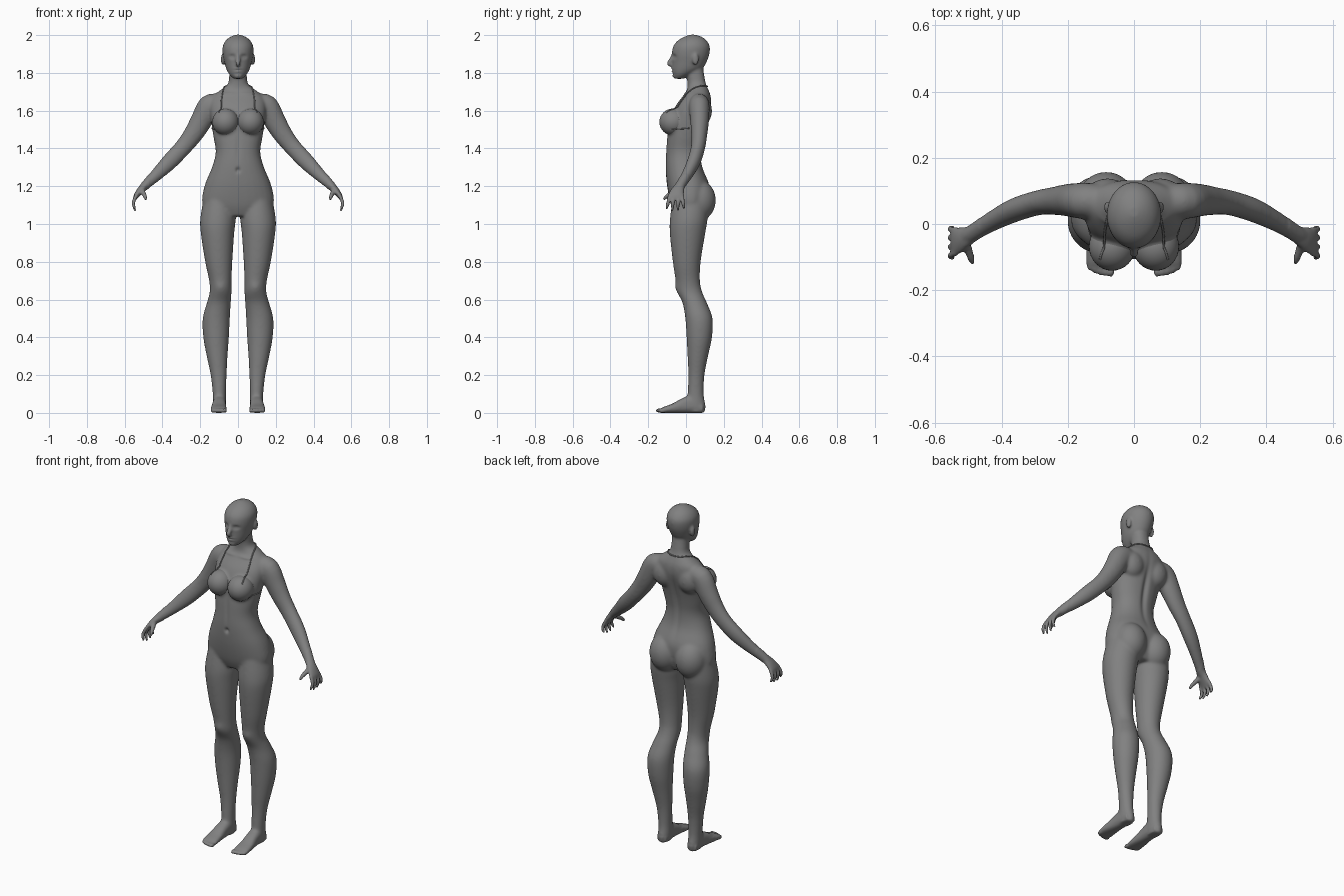
import bpy, bmesh, math
from mathutils import Vector, Matrix
from mathutils.bvhtree import BVHTree

cube = bpy.data.objects.get("Cube")
if cube:
    bpy.data.objects.remove(cube)

grey = bpy.data.materials.new("clay_grey")
grey.use_nodes = True
TONE = (0.22, 0.22, 0.22, 1)
grey.diffuse_color = TONE
grey.node_tree.nodes["Principled BSDF"].inputs["Base Color"].default_value = TONE
BOTH = (1, -1)
bm = bmesh.new()


def smooth_rows(rows, steps=4):
    """Catmull-Rom interpolation of rows of numbers."""
    rows = [Vector(r) for r in rows]
    pts = [rows[0]] + rows + [rows[-1]]
    out = []
    for a, b, c, d in zip(pts, pts[1:], pts[2:], pts[3:]):
        for k in range(steps):
            t = k / steps
            out.append(b + (c - a) * (t / 2) + (a * 2 - b * 5 + c * 4 - d) * (t * t / 2)
                       + (b * 3 - a - c * 3 + d) * (t ** 3 / 2))
    return out + [rows[-1]]


def loft(rings, sides=28, power=1.0):
    """Closed skin through rings given as (centre, half axis u, half axis v)."""
    def rim(a):
        return math.copysign(abs(a) ** power, a)
    loops = []
    for c, u, v in rings:
        angles = [math.tau * k / sides for k in range(sides)]
        loops.append([bm.verts.new(c + u * rim(math.cos(a)) + v * rim(math.sin(a))) for a in angles])
    for a, b in zip(loops, loops[1:]):
        for k in range(sides):
            n = (k + 1) % sides
            bm.faces.new((a[k], a[n], b[n], b[k]))
    bm.faces.new(loops[0])
    bm.faces.new(loops[-1])


def stack(rows, side=1, power=1.0):
    """Horizontal sections: height, x from, x to, y front, y back."""
    rings = []
    for z, x0, x1, y0, y1 in (r[:] for r in smooth_rows(rows)):
        rings.append((Vector((side * (x0 + x1) / 2, (y0 + y1) / 2, z)),
                      Vector(((x1 - x0) / 2, 0, 0)), Vector((0, (y1 - y0) / 2, 0))))
    loft(rings, power=power)


def tube(rows, side=1, sides=20):
    """Sections across a path: x, y, z, thickness, depth."""
    rows = smooth_rows(rows)
    centres = [Vector((side * r[0], r[1], r[2])) for r in rows]
    rings = []
    for k, (c, r) in enumerate(zip(centres, rows)):
        d = (centres[min(k + 1, len(rows) - 1)] - centres[max(k - 1, 0)]).normalized()
        u = d.cross(Vector((0, 1, 0))).normalized()
        rings.append((c, u * r[3], d.cross(u) * r[4]))
    loft(rings, sides)


def ball(target, centre, radii, side=1):
    m = Matrix.Translation((side * centre[0], centre[1], centre[2])) @ Matrix.Diagonal((*radii, 1))
    bmesh.ops.create_uvsphere(target, u_segments=32, v_segments=20, radius=1, matrix=m)


# Torso and neck
torso = [(1.04, .12, -.055, .09), (1.1, .188, -.08, .115), (1.2, .178, -.1, .125),
         (1.3, .138, -.108, .088), (1.38, .118, -.106, .08), (1.46, .13, -.1, .092),
         (1.54, .142, -.088, .112), (1.62, .15, -.058, .132), (1.675, .135, -.018, .132),
         (1.71, .092, .005, .12), (1.74, .055, .008, .107), (1.78, .047, .004, .098), (1.83, .046, 0, .09)]
stack([(z, -w, w, f, b) for z, w, f, b in torso], power=.9)

# Head with nose and chin
head = [(1.768, .022, -.058, -.015), (1.79, .045, -.068, .03), (1.82, .062, -.073, .085),
        (1.86, .073, -.073, .11), (1.9, .081, -.075, .124), (1.94, .081, -.068, .126),
        (1.97, .066, -.045, .11), (1.99, .042, -.012, .085), (2.002, .014, .02, .052)]
stack([(z, -w, w, f, b) for z, w, f, b in head])
tube([(0, -.07, 1.895, .008, .008), (0, -.08, 1.87, .013, .01), (0, -.088, 1.85, .013, .014),
      (0, -.075, 1.838, .01, .01)])
ball(bm, (0, -.052, 1.785), (.024, .02, .017))

for s in BOTH:
    ball(bm, (.08, .05, 1.872), (.011, .018, .032), s)      # ear
    ball(bm, (.066, -.068, 1.54), (.068, .07, .07), s)      # bust
    ball(bm, (.084, .068, 1.125), (.088, .09, .108), s)     # glute
    ball(bm, (.08, .08, 1.6), (.07, .058, .08), s)          # shoulder blade
    # Leg
    stack([(1.14, .02, .18, -.07, .12), (1.03, .012, .2, -.085, .115), (.95, .02, .197, -.086, .102),
           (.8, .03, .174, -.07, .078), (.7, .034, .153, -.055, .074), (.64, .034, .15, -.046, .086),
           (.58, .038, .166, -.018, .112), (.5, .043, .187, -.004, .141), (.4, .048, .184, .003, .138),
           (.3, .055, .166, .008, .117), (.2, .06, .145, .012, .098), (.1, .063, .134, .008, .094),
           (.04, .062, .132, 0, .104), (.004, .068, .126, .01, .098)], s)
    # Foot, sections along its length: y, x, half width, top
    foot = smooth_rows([(.09, .098, .03, .05), (.03, .098, .035, .09), (-.02, .1, .037, .078),
                        (-.07, .102, .041, .05), (-.115, .102, .043, .033), (-.135, .102, .038, .022)])
    loft([(Vector((s * x, y, top / 2)), Vector((w, 0, 0)), Vector((0, 0, top / 2)))
          for y, x, w, top in (r[:] for r in foot)], power=.8)
    for k in range(5):                                      # toes
        ball(bm, (.069 + .0165 * k, -.141 + .0012 * k * k, .012), (.0105 - .0006 * k, .02, .012), s)
    # Arm
    tube([(.1, .07, 1.635, .05, .05), (.15, .07, 1.625, .062, .055), (.195, .072, 1.545, .058, .05),
          (.237, .07, 1.475, .052, .043), (.29, .064, 1.407, .046, .038), (.36, .042, 1.332, .044, .036),
          (.43, .007, 1.262, .034, .03), (.488, -.028, 1.207, .025, .026), (.51, -.038, 1.185, .02, .026)], s)
    # Palm, fingers and thumb
    tube([(.485, -.028, 1.21, .02, .024), (.515, -.043, 1.18, .019, .034),
          (.538, -.052, 1.15, .014, .043), (.547, -.055, 1.132, .009, .042)], s)
    for k in range(4):
        y, tip = -.088 + .023 * k, 1.078 - (.0, .012, .01, -.004)[k]
        tube([(.538, y, 1.15, .01, .01), (.553, y - .006 + .003 * k, 1.118, .01, .01),
              (.552, y - .012 + .006 * k, 1.095, .009, .009), (.543, y - .016 + .008 * k, tip, .006, .006)], s, 10)
    tube([(.512, -.05, 1.185, .016, .016), (.5, -.08, 1.162, .013, .013),
          (.492, -.104, 1.145, .011, .011), (.488, -.119, 1.128, .007, .007)], s, 10)

bmesh.ops.recalc_face_normals(bm, faces=bm.faces)


def add_object(name, mesh):
    ob = bpy.data.objects.new(name, mesh)
    bpy.context.collection.objects.link(ob)
    if not mesh.materials:
        mesh.materials.append(grey)
    return ob


def finish(name, source):
    mesh = bpy.data.meshes.new(name)
    source.to_mesh(mesh)
    mesh.polygons.foreach_set("use_smooth", [True] * len(mesh.polygons))
    return add_object(name, mesh)


# Fuse the parts into one skin
body = finish("body", bm)
remesh = body.modifiers.new("fuse", 'REMESH')
remesh.mode, remesh.voxel_size, remesh.use_smooth_shade = 'VOXEL', .0055, True
bpy.context.view_layer.objects.active = body
bpy.ops.object.modifier_apply(modifier="fuse")
skin = bmesh.new()
skin.from_mesh(body.data)


def relax(rule, times):
    chosen = [v for v in skin.verts if rule(v.co)]
    for _ in range(times):
        bmesh.ops.smooth_vert(skin, verts=chosen, factor=.5, use_axis_x=True, use_axis_y=True, use_axis_z=True)


def is_broad(p):
    return abs(p.x) < .47 and .04 < p.z < 1.77


relax(lambda p: True, 3)
relax(is_broad, 12)
relax(lambda p: p.z > 1.76, 3)


def sculpt(centre, radii, push):
    """Move the skin near a point, fading outwards, on both sides."""
    for v in skin.verts:
        q = ((abs(v.co.x) - centre[0]) / radii[0], (v.co.y - centre[1]) / radii[1], (v.co.z - centre[2]) / radii[2])
        d = sum(c * c for c in q)
        if d < 6:
            v.co.y += push * math.exp(-d)


sculpt((.032, -.07, 1.886), (.018, .03, .011), .011)      # eye sockets
sculpt((.032, -.062, 1.885), (.011, .03, .006), -.004)    # eyelids
sculpt((0, -.07, 1.822), (.02, .03, .005), -.005)         # upper lip
sculpt((0, -.07, 1.808), (.018, .03, .005), -.005)        # lower lip
sculpt((0, -.07, 1.815), (.022, .03, .003), .005)         # mouth line
sculpt((0, -.108, 1.285), (.011, .03, .013), .012)        # navel
sculpt((0, -.1, 1.4), (.012, .04, .08), .004)             # midline
sculpt((0, .1, 1.46), (.016, .05, .16), -.012)            # spine
sculpt((.06, 0, 1.69), (.05, .03, .008), -.005)           # collarbones
sculpt((.092, -.045, .665), (.03, .03, .03), -.006)       # kneecaps
skin.to_mesh(body.data)
body.data.polygons.foreach_set("use_smooth", [True] * len(body.data.polygons))
tree = BVHTree.FromBMesh(skin)

# Halter cups
cups = bmesh.new()
for s in BOTH:
    ball(cups, (.066, -.068, 1.54), (.07, .073, .071), s)
finish("halter_cups", cups)


def string(name, points, thick):
    """Cord laid on the skin."""
    curve = bpy.data.curves.new(name, 'CURVE')
    curve.dimensions, curve.bevel_depth, curve.bevel_resolution = '3D', thick, 2
    path = [tree.find_nearest(p) for p in smooth_rows(points, 8)]
    line = curve.splines.new('POLY')
    line.points.add(len(path) - 1)
    for point, (spot, normal, _, _) in zip(line.points, path):
        point.co = (*(spot + normal * thick * .6), 1)
    add_object(name, curve)


# Neck and back strings
for s, label in zip(BOTH, ("left", "right")):
    string(label + "_neck_string", [(s * .105, -.11, 1.59), (s * .096, -.05, 1.65), (s * .08, .02, 1.705),
                                    (s * .062, .075, 1.728), (s * .035, .11, 1.732), (0, .12, 1.732)], .0035)
    string(label + "_side_string", [(s * .12, -.08, 1.5), (s * .14, -.03, 1.503), (s * .15, .02, 1.505)], .003)
